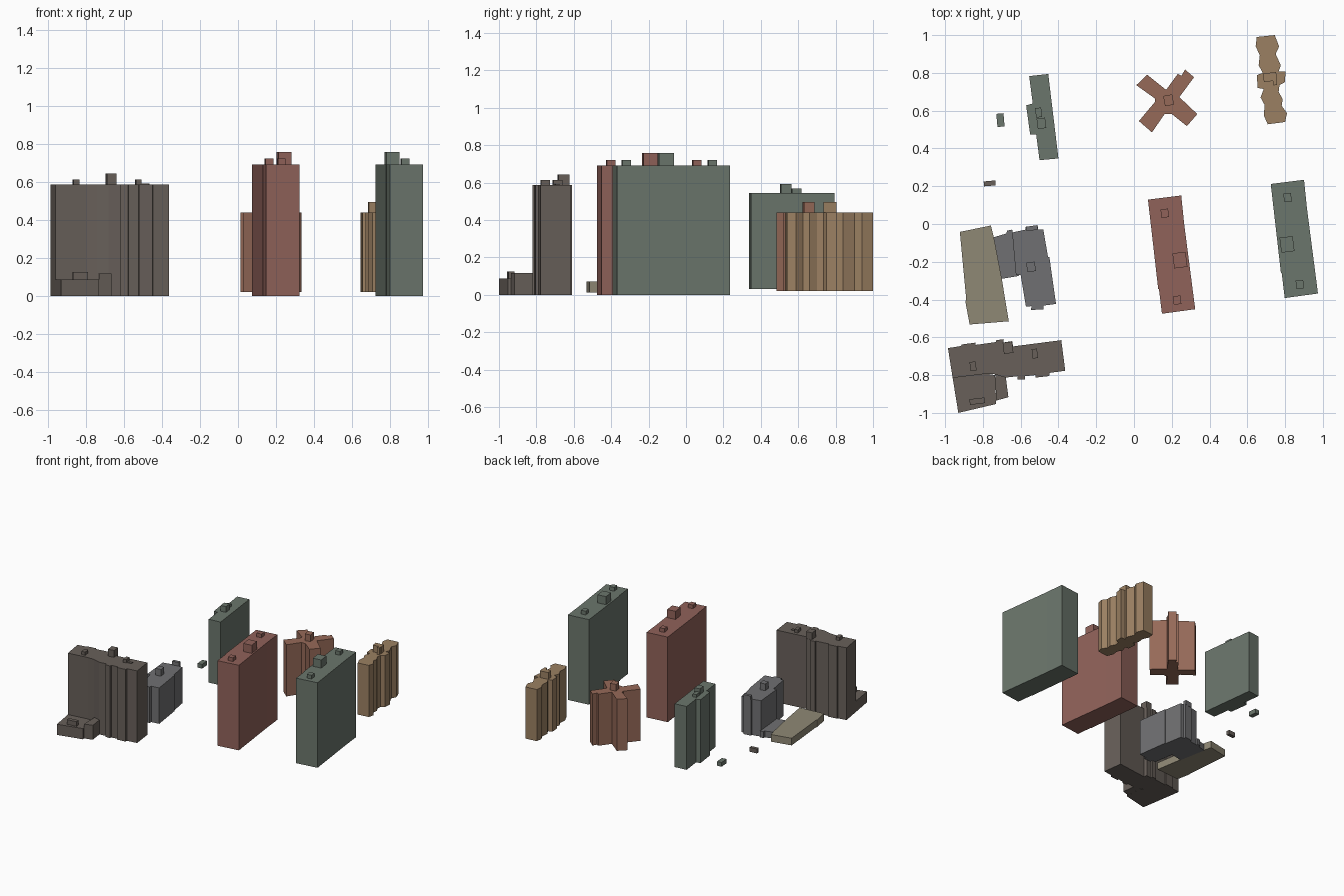
import bpy, bmesh, math

COLORS = {
    "umber": (.138, .117, .102), "khaki": (.275, .246, .178), "grey": (.162, .162, .168),
    "green": (.147, .181, .150), "red": (.280, .122, .102), "brick": (.305, .144, .098),
    "tan": (.328, .216, .122),
}
MATS = {}
for key, c in COLORS.items():
    MATS[key] = bpy.data.materials.new(key)
    MATS[key].diffuse_color = (*c, 1)


def prism(name, pts, z0, z1, color):
    """Extrude a footprint from z0 to z1."""
    bm = bmesh.new()
    face = bm.faces.new([bm.verts.new((x, y, z0)) for x, y in pts])
    ext = bmesh.ops.extrude_face_region(bm, geom=[face])
    for v in ext["geom"]:
        if isinstance(v, bmesh.types.BMVert):
            v.co.z = z1
    bmesh.ops.recalc_face_normals(bm, faces=bm.faces)
    me = bpy.data.meshes.new(name)
    bm.to_mesh(me)
    bm.free()
    me.materials.append(MATS[color])
    ob = bpy.data.objects.new(name, me)
    bpy.context.collection.objects.link(ob)
    return ob


def box(name, cx, cy, w, d, deg, z0, z1, color):
    """Block turned about z."""
    c, s = math.cos(math.radians(deg)), math.sin(math.radians(deg))
    pts = [(cx + c * u * w / 2 - s * v * d / 2, cy + s * u * w / 2 + c * v * d / 2)
           for u, v in ((-1, -1), (1, -1), (1, 1), (-1, 1))]
    return prism(name, pts, z0, z1, color)


# Front-left wide slab tower with stepped facade
prism("wide_tower", [
    (-.985, -.657), (-.915, -.646), (-.913, -.638), (-.84, -.628), (-.838, -.64),
    (-.731, -.625), (-.729, -.615), (-.692, -.61), (-.69, -.627), (-.645, -.62),
    (-.64, -.648), (-.385, -.615), (-.364, -.777), (-.447, -.788), (-.449, -.805),
    (-.52, -.813), (-.522, -.8), (-.576, -.806), (-.578, -.822), (-.617, -.822),
    (-.618, -.806), (-.68, -.813), (-.74, -.795), (-.80, -.795), (-.96, -.815)],
    0, .587, "umber")
prism("podium", [(-.96, -.815), (-.80, -.79), (-.735, -.80), (-.73, -.953), (-.93, -1.0)],
      0, .087, "umber")
prism("podium_wing", [(-.735, -.79), (-.68, -.80), (-.665, -.917), (-.73, -.935)],
      0, .117, "umber")
for i, (x, y, w, d, z0, z1) in enumerate([
        (-.83, -.938, .08, .03, .08, .125), (-.852, -.753, .032, .048, .58, .613),
        (-.667, -.655, .05, .06, .58, .643), (-.525, -.686, .028, .05, .58, .613),
        (-.49, -.69, .04, .02, .58, .592)]):
    box(f"wide_tower_roof_box_{i}", x, y, w, d, 7, z0, z1, "umber")

# Low khaki hall
prism("low_hall", [(-.922, -.042), (-.758, -.008), (-.742, -.07), (-.70, -.29),
                   (-.663, -.515), (-.87, -.532), (-.893, -.41), (-.888, -.40)],
      .012, .07, "khaki")

# Grey mid-rise with low annex
prism("grey_block", [
    (-.645, -.045), (-.575, -.03), (-.573, -.015), (-.51, -.008), (-.508, -.028),
    (-.48, -.028), (-.468, -.10), (-.455, -.175), (-.448, -.175), (-.413, -.423),
    (-.478, -.432), (-.48, -.452), (-.545, -.455), (-.543, -.435), (-.572, -.438),
    (-.60, -.27), (-.625, -.27)], .008, .30, "grey")
prism("grey_annex", [(-.742, -.07), (-.675, -.05), (-.672, -.035), (-.645, -.03),
                     (-.61, -.275), (-.70, -.29)], .008, .06, "grey")
box("grey_roof_box", -.545, -.227, .045, .05, 8, .29, .355, "grey")
box("grey_roof_box_back", -.54, -.022, .06, .024, 8, .29, .33, "grey")

# Two matching slab towers
for x0, y0, color in ((.198, -.163, "red"), (.848, -.08, "green")):
    shape = [(-.124, .292), (.052, .314), (.068, .16), (.126, -.288), (-.05, -.312),
             (-.066, -.18), (-.07, -.18)]
    prism(f"{color}_slab_tower", [(x0 + x, y0 + y) for x, y in shape], 0, .692, color)
    box(f"{color}_roof_box_back", x0 - .035, y0 + .22, .04, .045, 7, .68, .722, color)
    box(f"{color}_roof_box_front", x0 + .03, y0 - .24, .04, .045, 7, .68, .722, color)
    mx = x0 + (.045 if color == "red" else -.038)
    box(f"{color}_roof_box_middle", mx, y0 - .028, .07, .08, 7, .68, .758, color)

# Back-left green slab with side bay and two outbuildings
prism("green_block", [(-.555, .783), (-.454, .794), (-.40, .347), (-.50, .338),
                      (-.518, .475), (-.55, .475), (-.571, .628), (-.536, .638)],
      .03, .545, "green")
box("green_block_roof_box_a", -.505, .59, .032, .05, 7, .53, .568, "green")
box("green_block_roof_box_b", -.49, .533, .045, .055, 7, .53, .592, "green")
box("outbuilding_a", -.707, .55, .038, .07, 5, .025, .06, "green")
box("outbuilding_b", -.764, .215, .062, .026, 5, .015, .05, "umber")

# Cross-shaped block
prism("cross_block", [
    (.012, .735), (.07, .79), (.17, .71), (.232, .795), (.252, .785), (.27, .818),
    (.318, .777), (.24, .672), (.335, .582), (.28, .518), (.20, .582), (.162, .582),
    (.095, .485), (.026, .545), (.11, .645), (.11, .665)], .02, .44, "brick")
box("cross_roof_box", .183, .655, .048, .055, 10, .43, .495, "brick")

# Tan block with scalloped sides
prism("tan_block", [
    (.65, .99), (.745, 1.0), (.768, .94), (.75, .90), (.777, .84), (.766, .808),
    (.803, .808), (.798, .75), (.77, .735), (.766, .70), (.787, .66), (.782, .625),
    (.81, .587), (.80, .54), (.708, .528), (.687, .575), (.692, .63), (.67, .67),
    (.687, .715), (.655, .72), (.65, .788), (.682, .80), (.66, .84), (.666, .895),
    (.644, .94)], .02, .44, "tan")
box("tan_roof_box", .72, .778, .07, .045, 7, .43, .495, "tan")
box("tan_roof_box_side", .745, .755, .02, .04, 7, .43, .495, "tan")
